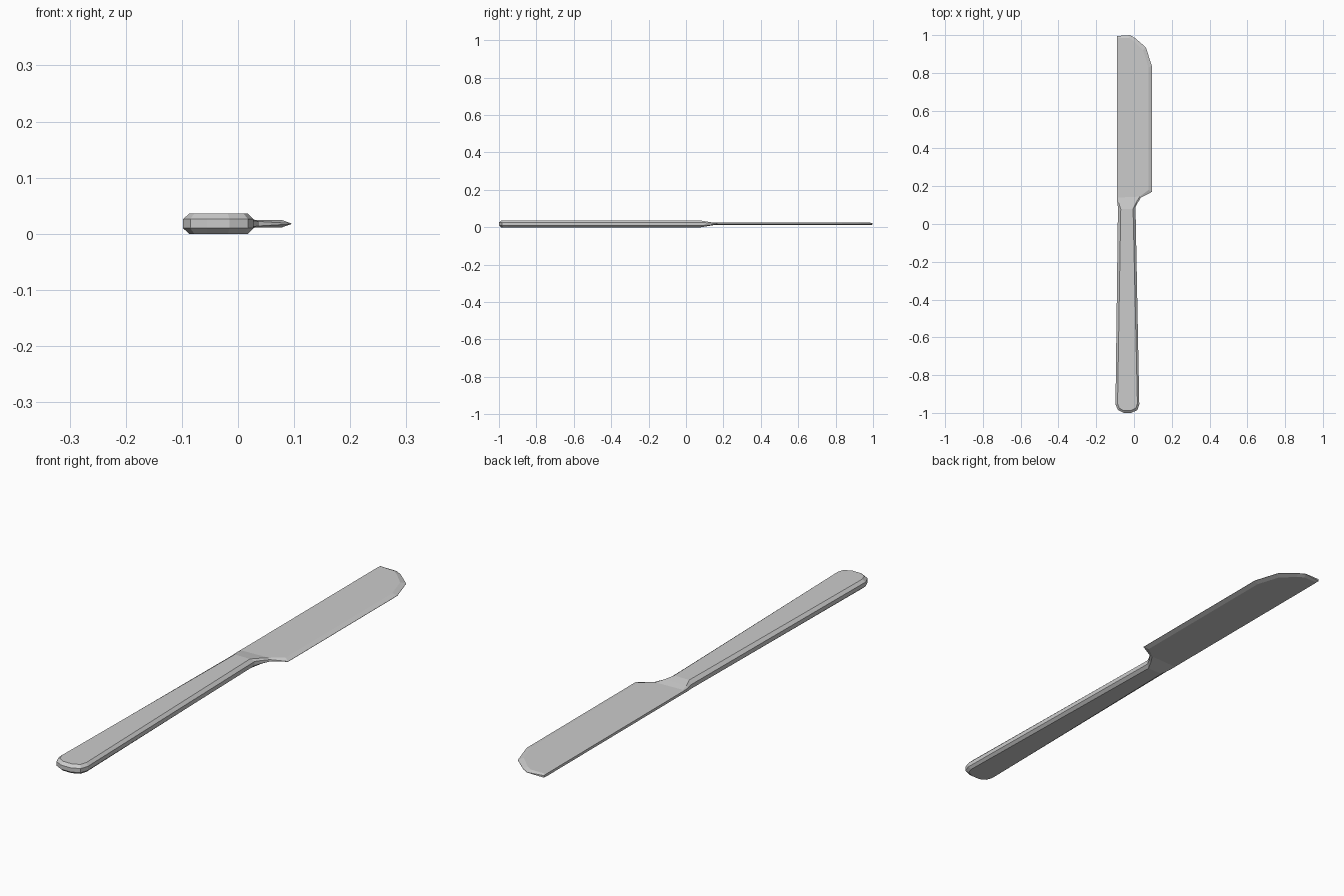
import bpy, bmesh

if "Cube" in bpy.data.objects:
    bpy.data.objects.remove(bpy.data.objects["Cube"])

steel = bpy.data.materials.new("grey steel")
steel.diffuse_color = (0.6, 0.6, 0.6, 1)
steel.use_nodes = True
steel.node_tree.nodes["Principled BSDF"].inputs["Base Color"].default_value = steel.diffuse_color
MID = 0.018  # height of the knife's centre plane


def loft(name, stations, cap_start=False, cap_end=False):
    """Skin eight-sided sections. Station: left outer, left inner, right inner,
    right outer (x, y each), then half heights of left rim, right rim, flat."""
    bm = bmesh.new()
    rings = []
    for lo, li, ri, ro, hl, hr, h in stations:
        top = [(lo, hl), (li, h), (ri, h), (ro, hr)]
        pts = [(p[0], p[1], MID + z) for p, z in top]
        pts += [(p[0], p[1], MID - z) for p, z in reversed(top)]
        rings.append([bm.verts.new(p) for p in pts])
    for a, b in zip(rings, rings[1:]):
        for i in range(8):
            j = (i + 1) % 8
            bm.faces.new((a[i], a[j], b[j], b[i]))
    # End caps: upper bevel, rim, lower bevel
    for use, r in ((cap_start, rings[0]), (cap_end, rings[-1])):
        if use:
            for q in ((0, 1, 2, 3), (0, 3, 4, 7), (4, 5, 6, 7)):
                bm.faces.new([r[i] for i in q])
    bmesh.ops.recalc_face_normals(bm, faces=bm.faces)
    # Open joints: make sure the upward flats really face up
    up = max(bm.faces, key=lambda f: f.calc_center_median().z)
    if up.normal.z < 0:
        bmesh.ops.reverse_faces(bm, faces=bm.faces)
    me = bpy.data.meshes.new(name)
    bm.to_mesh(me)
    bm.free()
    me.materials.append(steel)
    ob = bpy.data.objects.new(name, me)
    bpy.context.collection.objects.link(ob)
    return ob


# Section where the neck meets the blade
joint = ((-.09, .14), (-.085, .14), (.03, .145), (.037, .14), .005, .004, .007)

# Handle: rounded butt, long taper, neck
H, R = .018, .008
loft("handle", [
    ((-.055, -1.0), (-.055, -.988), (-.018, -.988), (-.015, -1.0), R, R, H),
    ((-.085, -.985), (-.078, -.975), (.01, -.975), (.018, -.985), R, R, H),
    ((-.098, -.955), (-.087, -.95), (.018, -.95), (.028, -.955), R, R, H),
    ((-.085, .09), (-.07, .08), (-.005, .08), (.008, .09), R, R, H),
    ((-.089, .115), (-.082, .115), (.012, .115), (.018, .11), .006, .006, .012),
    joint,
], cap_start=True)

# Blade: straight spine, sharpened right edge, clipped tip
E, B = .0006, .007
loft("blade", [
    joint,
    ((-.09, .18), (-.085, .18), (.077, .18), (.095, .17), .005, E, B),
    ((-.09, .83), (-.085, .83), (.077, .83), (.095, .835), .005, E, B),
    ((-.09, .92), (-.085, .92), (.048, .92), (.063, .935), .005, E, B),
    ((-.09, .97), (-.085, .97), (-.003, .97), (.005, .985), .005, E, B),
    ((-.09, .995), (-.085, .985), (-.027, .985), (-.022, 1.0), .004, E, B),
], cap_end=True)
